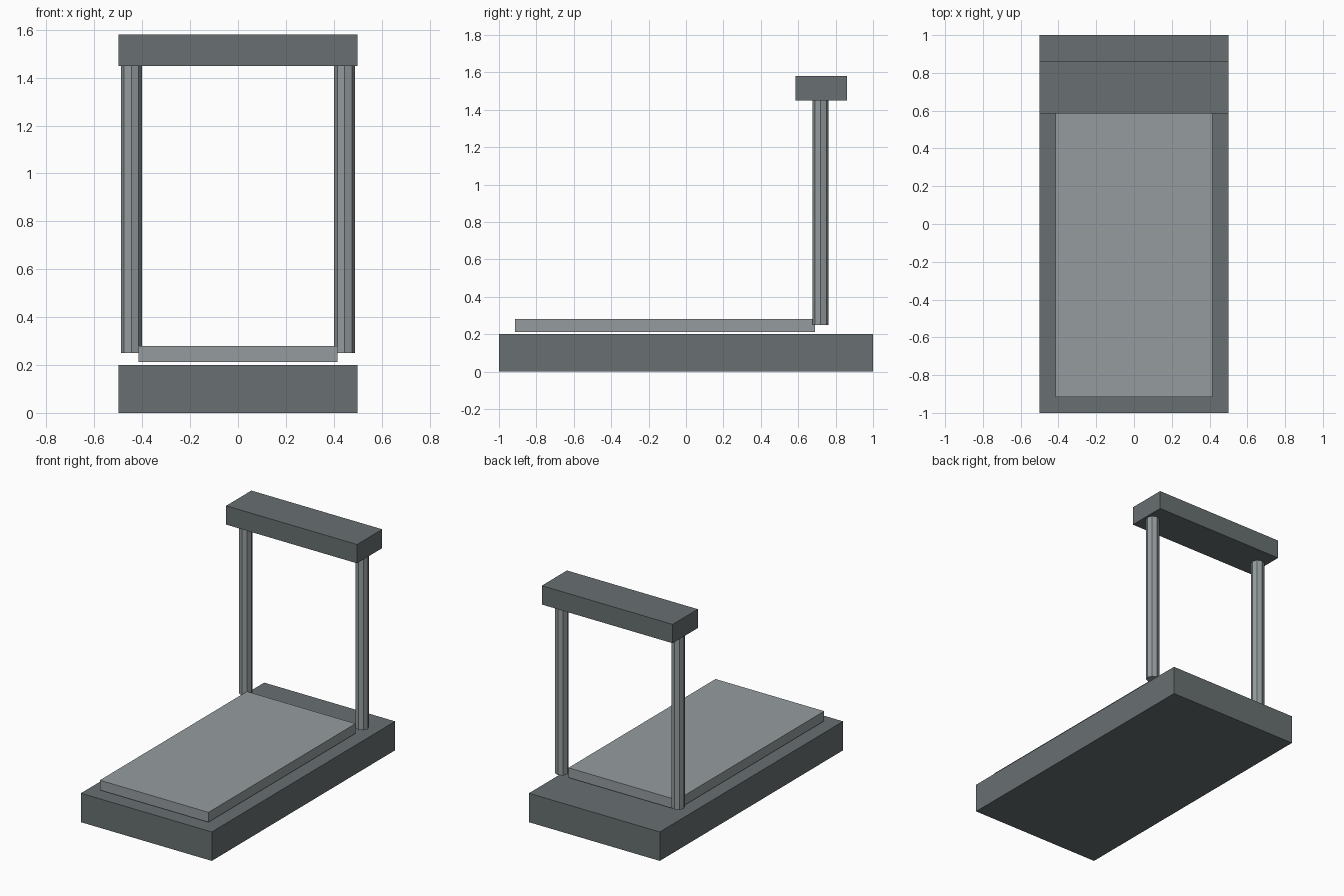
import bpy

if "Cube" in bpy.data.objects:
    bpy.data.objects.remove(bpy.data.objects["Cube"])


def material(name, color):
    mat = bpy.data.materials.new(name)
    mat.diffuse_color = (*color, 1)
    mat.use_nodes = True
    mat.node_tree.nodes["Principled BSDF"].inputs["Base Color"].default_value = mat.diffuse_color
    return mat


dark_grey = material("dark grey", (0.14, 0.16, 0.165))
light_grey = material("light grey", (0.30, 0.335, 0.345))


def box(name, low, high, mat):
    center = [(a + b) / 2 for a, b in zip(low, high)]
    bpy.ops.mesh.primitive_cube_add(size=1, location=center)
    ob = bpy.context.object
    ob.name = name
    ob.scale = [b - a for a, b in zip(low, high)]
    bpy.ops.object.transform_apply(location=False, rotation=False, scale=True)
    ob.data.materials.append(mat)


# Base slab, raised walking deck and top console bar
box("base", (-0.5, -1, 0), (0.5, 1, 0.2), dark_grey)
box("deck", (-0.415, -0.915, 0.212), (0.415, 0.69, 0.28), light_grey)
box("console_bar", (-0.5, 0.585, 1.45), (0.5, 0.86, 1.58), dark_grey)

# Eight-sided uprights, floating just above the base
for side, x in (("left", -0.445), ("right", 0.445)):
    bpy.ops.mesh.primitive_cylinder_add(
        vertices=8, radius=0.043, depth=1.2, location=(x, 0.72, 0.85))
    post = bpy.context.object
    post.name = side + "_upright"
    post.data.materials.append(light_grey)
